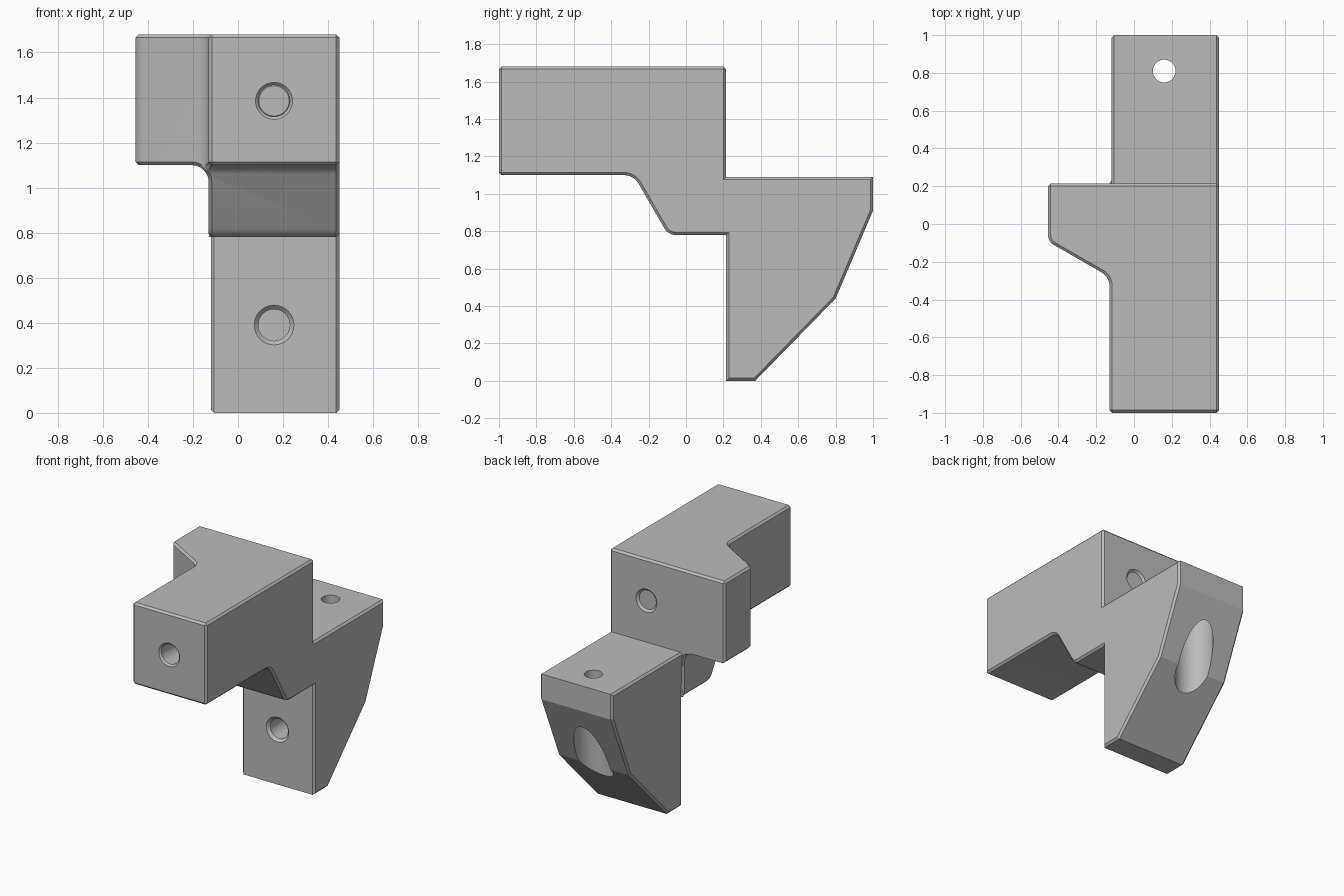
import bpy, bmesh, math
from mathutils import Vector, Matrix

cube = bpy.data.objects.get("Cube")
if cube:
    bpy.data.objects.remove(cube, do_unlink=True)

grey = bpy.data.materials.new("plain grey")
grey.use_nodes = True
colour = (0.5, 0.5, 0.5, 1)
grey.diffuse_color = colour
grey.node_tree.nodes["Principled BSDF"].inputs["Base Color"].default_value = colour


def make_object(name, bm):
    bmesh.ops.recalc_face_normals(bm, faces=bm.faces)
    mesh = bpy.data.meshes.new(name)
    bm.to_mesh(mesh)
    bm.free()
    mesh.materials.append(grey)
    obj = bpy.data.objects.new(name, mesh)
    bpy.context.collection.objects.link(obj)
    return obj


def rounded(points, steps=6):
    """Outline from (a, b) or (a, b, radius) corners."""
    out = []
    for i, p in enumerate(points):
        c = Vector(p[:2])
        if len(p) == 2:
            out.append(c)
            continue
        u = (Vector(points[i - 1][:2]) - c).normalized()
        v = (Vector(points[(i + 1) % len(points)][:2]) - c).normalized()
        half = u.angle(v) / 2
        centre = c + (u + v).normalized() * p[2] / math.sin(half)
        start = c + u * p[2] / math.tan(half) - centre
        end = c + v * p[2] / math.tan(half) - centre
        turn = start.angle_signed(end)
        for k in range(steps + 1):
            out.append(centre + Matrix.Rotation(-turn * k / steps, 2) @ start)
    return out


def prism(name, outline, axis, low, high):
    """Extrude an outline along the x, y or z axis."""
    def place(p, d):
        return {"x": (d, p.x, p.y), "y": (p.x, d, p.y), "z": (p.x, p.y, d)}[axis]
    bm = bmesh.new()
    rings = [[bm.verts.new(place(p, d)) for p in outline] for d in (low, high)]
    bm.faces.new(rings[0])
    bm.faces.new(rings[1])
    n = len(outline)
    for i in range(n):
        j = (i + 1) % n
        bm.faces.new((rings[0][i], rings[0][j], rings[1][j], rings[1][i]))
    return make_object(name, bm)


def combine(obj, tool, operation):
    mod = obj.modifiers.new("combine", "BOOLEAN")
    mod.operation, mod.object, mod.solver = operation, tool, "EXACT"
    bpy.context.view_layer.objects.active = obj
    bpy.ops.object.modifier_apply(modifier=mod.name)
    bpy.data.objects.remove(tool, do_unlink=True)


def drill(obj, start, end, r1, r2=None):
    """Cut a round or conical hole between two points."""
    a, b = Vector(start), Vector(end)
    turn = (b - a).to_track_quat("Z", "Y").to_matrix().to_4x4()
    bm = bmesh.new()
    bmesh.ops.create_cone(bm, cap_ends=True, segments=48, radius1=r1,
                          radius2=r2 or r1, depth=(b - a).length,
                          matrix=Matrix.Translation((a + b) / 2) @ turn)
    tool = make_object("drill", bm)
    tool.hide_render = True
    combine(obj, tool, "DIFFERENCE")


# Bracket body: side, plan and front outlines intersected
step = 0.215
side = [(-1, 1.68), (-1, 1.1), (-0.28, 1.1, 0.09), (-0.095, 0.78, 0.07),
        (step, 0.78), (step, 0), (0.37, 0), (0.8, 0.44), (1, 0.91),
        (1, 1.09), (step, 1.09), (step, 1.68)]
plan = [(0.7, -1.2), (-0.13, -1.2), (-0.13, -0.28, 0.08), (-0.455, -0.093, 0.06),
        (-0.455, step), (-0.12, step), (-0.12, 1.2), (0.7, 1.2)]
front = [(0.45, -0.2), (-0.13, -0.2), (-0.13, 1.1, 0.075), (-0.7, 1.1),
         (-0.7, 1.9), (0.45, 1.9)]
body = prism("bracket_body", rounded(side), "x", -0.8, 0.8)
combine(body, prism("plan", rounded(plan), "z", -0.3, 2), "INTERSECT")
combine(body, prism("front", rounded(front), "y", -1.3, 1.3), "INTERSECT")

# Narrow chamfer on the outer edges, leaving the rear cross edges crisp
bm = bmesh.new()
bm.from_mesh(body.data)
bmesh.ops.remove_doubles(bm, verts=bm.verts, dist=0.0005)
bmesh.ops.dissolve_limit(bm, angle_limit=math.radians(1), verts=bm.verts, edges=bm.edges)


def wants_chamfer(edge):
    if not edge.is_manifold or edge.calc_face_angle_signed() < math.radians(28):
        return False
    a, b = (v.co for v in edge.verts)
    mid = (a + b) / 2
    crosswise = abs(a.x - b.x) > 0.9 * (a - b).length
    return not (crosswise and mid.y > 0.2 and mid.z < 1.2)


bmesh.ops.bevel(bm, geom=[e for e in bm.edges if wants_chamfer(e)], offset=0.014,
                segments=1, affect="EDGES", clamp_overlap=False)
bm.to_mesh(body.data)
bm.free()

# Through hole along the arm, countersunk at both ends
x, z = 0.16, 1.385
drill(body, (x, -1.1, z), (x, 0.4, z), 0.07)
drill(body, (x, -1.01, z), (x, -0.985, z), 0.092, 0.067)
drill(body, (x, step + 0.01, z), (x, step - 0.015, z), 0.092, 0.067)

# Blind hole in the hanging leg
z = 0.39
drill(body, (x, 0.1, z), (x, 0.55, z), 0.07)
drill(body, (x, step - 0.01, z), (x, step + 0.02, z), 0.098, 0.068)

# Vertical bolt hole with a wide bore from below
y = 0.81
drill(body, (x, y, 0.8), (x, y, 1.2), 0.06)
drill(body, (x, y, 0.1), (x, y, 0.92), 0.127)

bpy.ops.object.select_all(action="DESELECT")
body.select_set(True)
bpy.context.view_layer.objects.active = body
bpy.ops.object.shade_smooth_by_angle(angle=math.radians(16))
